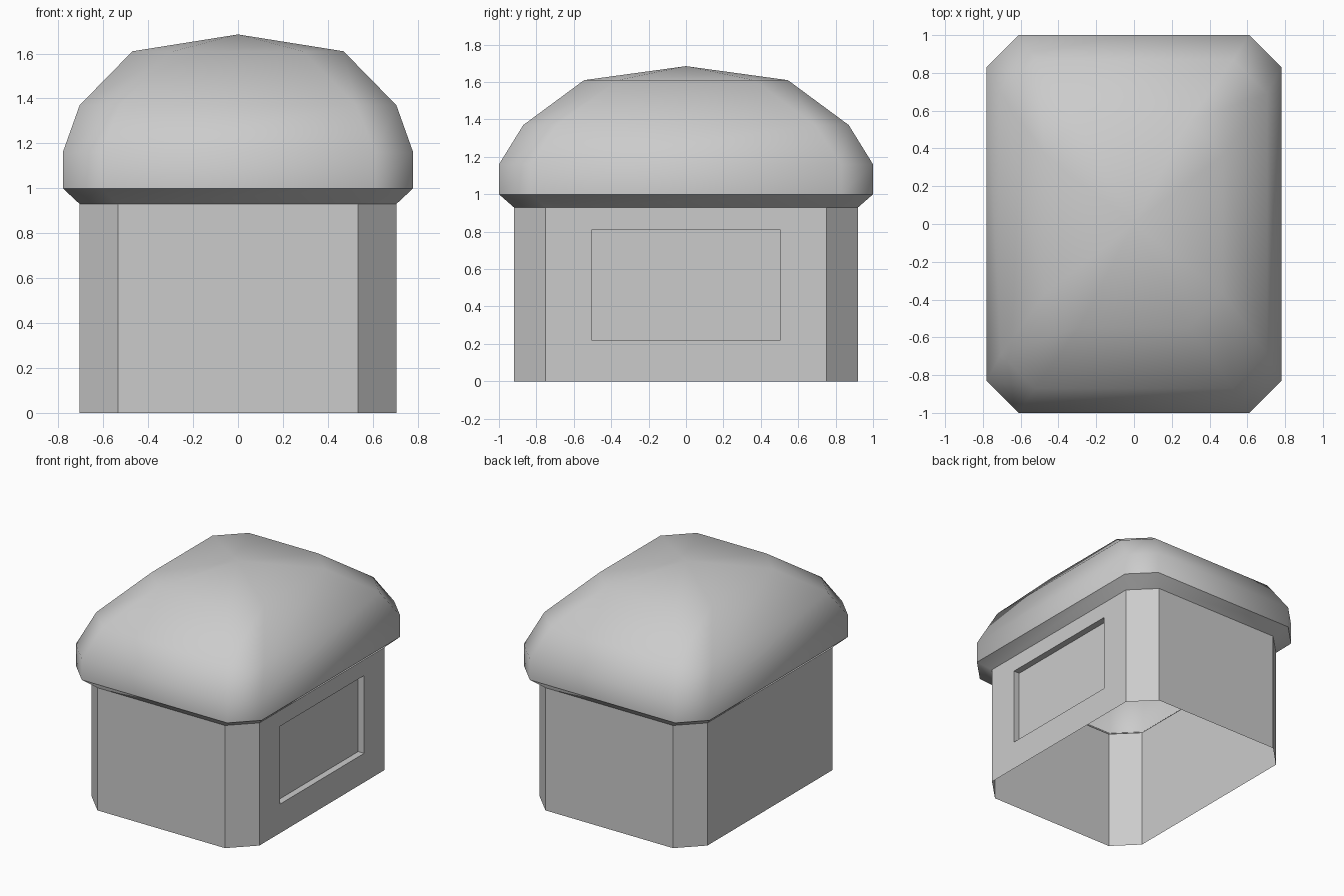
import bpy
import bmesh

cube = bpy.data.objects.get("Cube")
if cube:
    bpy.data.objects.remove(cube, do_unlink=True)

grey = bpy.data.materials.new("plain grey")
grey.use_nodes = True
COLOUR = (0.6, 0.6, 0.6, 1)
grey.diffuse_color = COLOUR
grey.node_tree.nodes["Principled BSDF"].inputs["Base Color"].default_value = COLOUR


def ring(bm, hx, hy, z, cut):
    """Rectangle with chamfered corners, counter-clockwise from the right side."""
    a, b = hx - cut, hy - cut
    outline = [(hx, -b), (hx, b), (a, hy), (-a, hy),
               (-hx, b), (-hx, -b), (-a, -hy), (a, -hy)]
    return [bm.verts.new((x, y, z)) for x, y in outline]


def bridge(bm, low, high):
    n = len(low)
    return [bm.faces.new((low[i], low[(i + 1) % n], high[(i + 1) % n], high[i]))
            for i in range(n)]


def finish(bm, name):
    mesh = bpy.data.meshes.new(name)
    bm.to_mesh(mesh)
    bm.free()
    mesh.materials.append(grey)
    obj = bpy.data.objects.new(name, mesh)
    bpy.context.collection.objects.link(obj)
    return obj


# Walls: open chamfered shell with one recessed window panel
WALL_X, WALL_Y, WALL_TOP, CUT = 0.705, 0.92, 0.93, 0.17
bm = bmesh.new()
sides = bridge(bm, ring(bm, WALL_X, WALL_Y, 0, CUT),
               ring(bm, WALL_X, WALL_Y, WALL_TOP, CUT))
panel = sides[0]
bmesh.ops.inset_individual(bm, faces=[panel], thickness=0.1)
for v in panel.verts:
    v.co.y = 0.505 if v.co.y > 0 else -0.505
    v.co.z = 0.81 if v.co.z > WALL_TOP / 2 else 0.22
inner = bmesh.ops.extrude_discrete_faces(bm, faces=[panel])["faces"][0]
for v in inner.verts:
    v.co.x -= 0.05
finish(bm, "walls")

# Roof: stacked rings from the eaves to a shallow peak
bm = bmesh.new()
levels = [(WALL_X, WALL_Y, WALL_TOP, CUT), (0.78, 1.0, 1.0, CUT),
          (0.78, 1.0, 1.16, CUT), (0.705, 0.87, 1.37, 0.18),
          (0.47, 0.545, 1.61, 0.18)]
rings = [ring(bm, *level) for level in levels]
for low, high in zip(rings, rings[1:]):
    bridge(bm, low, high)
peak = bm.verts.new((0, 0, 1.685))
top = rings[-1]
for i, v in enumerate(top):
    bm.faces.new((v, top[(i + 1) % len(top)], peak))
for f in bm.faces:
    f.smooth = True
# Crisp edge where the eaves turn under
eaves = set(rings[1])
for e in bm.edges:
    if set(e.verts) <= eaves:
        e.smooth = False
finish(bm, "roof")
